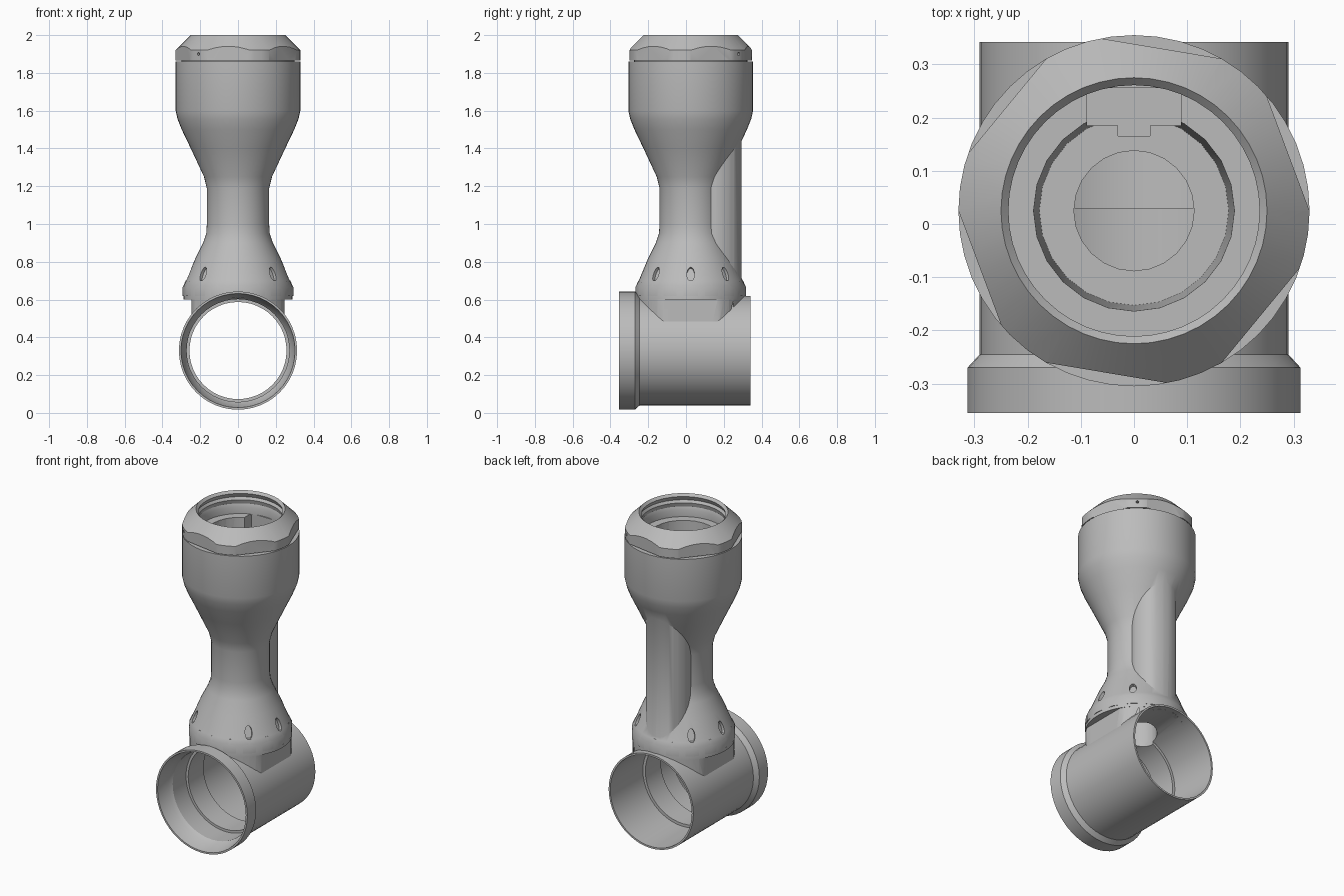
import bpy, bmesh
from math import cos, sin, pi, radians
from mathutils import Matrix, Vector

if "Cube" in bpy.data.objects:
    bpy.data.objects.remove(bpy.data.objects["Cube"], do_unlink=True)

AXIS_Y = 0.025      # column axis
PIPE_Z = 0.33       # pipe axis height
UPRIGHT = Matrix.Translation((0, AXIS_Y, 0))
ALONG_Y = Matrix.Translation((0, 0, PIPE_Z)) @ Matrix.Rotation(-pi / 2, 4, 'X')

grey = bpy.data.materials.new("plain grey")
grey.use_nodes = True
grey.diffuse_color = (0.5, 0.5, 0.5, 1)
grey.node_tree.nodes["Principled BSDF"].inputs["Base Color"].default_value = (0.5, 0.5, 0.5, 1)


def finish(name, bm):
    bmesh.ops.recalc_face_normals(bm, faces=bm.faces)
    mesh = bpy.data.meshes.new(name)
    bm.to_mesh(mesh)
    bm.free()
    mesh.materials.append(grey)
    obj = bpy.data.objects.new(name, mesh)
    bpy.context.collection.objects.link(obj)
    return obj


def lathe(name, profile, place, steps=48, closed=False):
    """Turn (radius, height) points; open profiles are capped on the axis."""
    pts = list(profile)
    if closed:
        pts.append(pts[0])
    else:
        pts = [(0, pts[0][1])] + pts + [(0, pts[-1][1])]
    bm = bmesh.new()
    verts = [bm.verts.new((r, 0, z)) for r, z in pts]
    edges = [bm.edges.new(pair) for pair in zip(verts, verts[1:])]
    bmesh.ops.spin(bm, geom=verts + edges, cent=(0, 0, 0), axis=(0, 0, 1),
                   angle=2 * pi, steps=steps)
    bmesh.ops.remove_doubles(bm, verts=bm.verts, dist=1e-5)
    bmesh.ops.transform(bm, matrix=place, verts=bm.verts)
    return finish(name, bm)


def rod(name, radius, low, high, place, steps=48):
    return lathe(name, [(radius, low), (radius, high)], place, steps)


def box(name, low, high):
    bm = bmesh.new()
    low, high = Vector(low), Vector(high)
    bmesh.ops.create_cube(bm, size=1, matrix=Matrix.Translation((low + high) / 2)
                          @ Matrix.Diagonal((*(high - low), 1)))
    return finish(name, bm)


def combine(obj, operation, tools):
    """Apply booleans and discard the helper objects."""
    for tool in tools:
        tool.hide_render = True
        mod = obj.modifiers.new("combine", 'BOOLEAN')
        mod.operation, mod.object, mod.solver = operation, tool, 'EXACT'
    deps = bpy.context.evaluated_depsgraph_get()
    mesh = bpy.data.meshes.new_from_object(obj.evaluated_get(deps))
    obj.modifiers.clear()
    obj.data = mesh
    for tool in tools:
        bpy.data.objects.remove(tool, do_unlink=True)


# Horizontal pipe with front flange and stepped bore
pipe = lathe("horizontal_pipe", [
    (0.313, -0.355), (0.313, -0.27), (0.29, -0.245), (0.29, 0.342),
    (0.279, 0.342), (0.274, 0.03), (0.257, 0.03), (0.257, -0.12),
    (0.272, -0.12), (0.272, -0.25), (0.285, -0.27), (0.302, -0.355)],
    ALONG_Y, closed=True)
combine(pipe, 'DIFFERENCE', [rod("pipe_port", 0.113, 0.45, 0.8, UPRIGHT, 24)])

# Column outer body
column = lathe("column", [
    (0.288, 0.6), (0.288, 0.675), (0.275, 0.7), (0.225, 0.82), (0.185, 0.9),
    (0.168, 0.95), (0.165, 1.0), (0.165, 1.19), (0.18, 1.25), (0.25, 1.4),
    (0.298, 1.5), (0.32, 1.555), (0.33, 1.6), (0.33, 1.86)], UPRIGHT)

# Saddle block with flat sides, and the rounded rib behind the column
saddle = rod("saddle", 0.287, 0.35, 0.62, UPRIGHT)
for v in saddle.data.vertices:
    v.co.x = max(-0.245, min(0.245, v.co.x))
rib = rod("rib", 0.13, 0.65, 1.45, Matrix.Translation((0, 0.165, 0)), 32)
combine(column, 'UNION', [saddle, rib])

# Column bore, pipe clearance, rear key channel and side slots
cutters = [
    lathe("bore", [(0.113, 0.3), (0.113, 1.5), (0.178, 1.5), (0.19, 1.9)], UPRIGHT, 24),
    rod("pipe_clearance", 0.278, -0.5, 0.5, ALONG_Y),
    box("channel", (-0.088, 0.185, 1.47), (0.088, 0.256, 1.95)),
    box("key_notch", (-0.03, 0.165, 1.47), (0.03, 0.2, 1.95)),
]
for deg in (-45, 0, 45, 135, 180, 225):
    a = radians(deg)
    place = (Matrix.Translation((0.262 * cos(a), AXIS_Y + 0.262 * sin(a), 0.735))
             @ Matrix.Rotation(a, 4, 'Z') @ Matrix.Rotation(radians(-22), 4, 'Y')
             @ Matrix.Diagonal((1, 0.02, 0.04, 1)) @ Matrix.Rotation(pi / 2, 4, 'Y'))
    cutters.append(rod("slot", 1, -0.02, 0.05, place, 16))
combine(column, 'DIFFERENCE', cutters)

# Faceted grip ring at the foot of the column
lathe("grip_ring", [(0.25, 0.62), (0.293, 0.62), (0.293, 0.665), (0.277, 0.7), (0.25, 0.7)],
      UPRIGHT, 16, closed=True)

# Chamfered top nut: a turned ring trimmed by a hexagon
nut = lathe("top_nut", [
    (0.33, 1.865), (0.33, 1.92), (0.25, 2.0), (0.236, 1.985), (0.248, 1.96),
    (0.238, 1.945), (0.245, 1.92), (0.238, 1.9), (0.238, 1.855), (0.3, 1.855), (0.3, 1.865)],
    UPRIGHT, closed=True)
hexagon = rod("hexagon", 0.309 / cos(pi / 6), 1.8, 2.1,
              UPRIGHT @ Matrix.Rotation(radians(50.5), 4, 'Z'), 6)
combine(nut, 'INTERSECT', [hexagon])

# Two pin holes on opposite nut corners
pins = []
for deg in (-129.5, 50.5):
    place = (Matrix.Translation((0, AXIS_Y, 1.9)) @ Matrix.Rotation(radians(deg), 4, 'Z')
             @ Matrix.Rotation(pi / 2, 4, 'Y'))
    pins.append(rod("pin_hole", 0.008, 0.3, 0.4, place, 12))
combine(nut, 'DIFFERENCE', pins)

# Smooth shading with sharp edges kept
bpy.ops.object.select_all(action='DESELECT')
for obj in bpy.context.collection.objects:
    if obj.type == 'MESH':
        obj.select_set(True)
        bpy.context.view_layer.objects.active = obj
bpy.ops.object.shade_smooth_by_angle(angle=radians(30))
